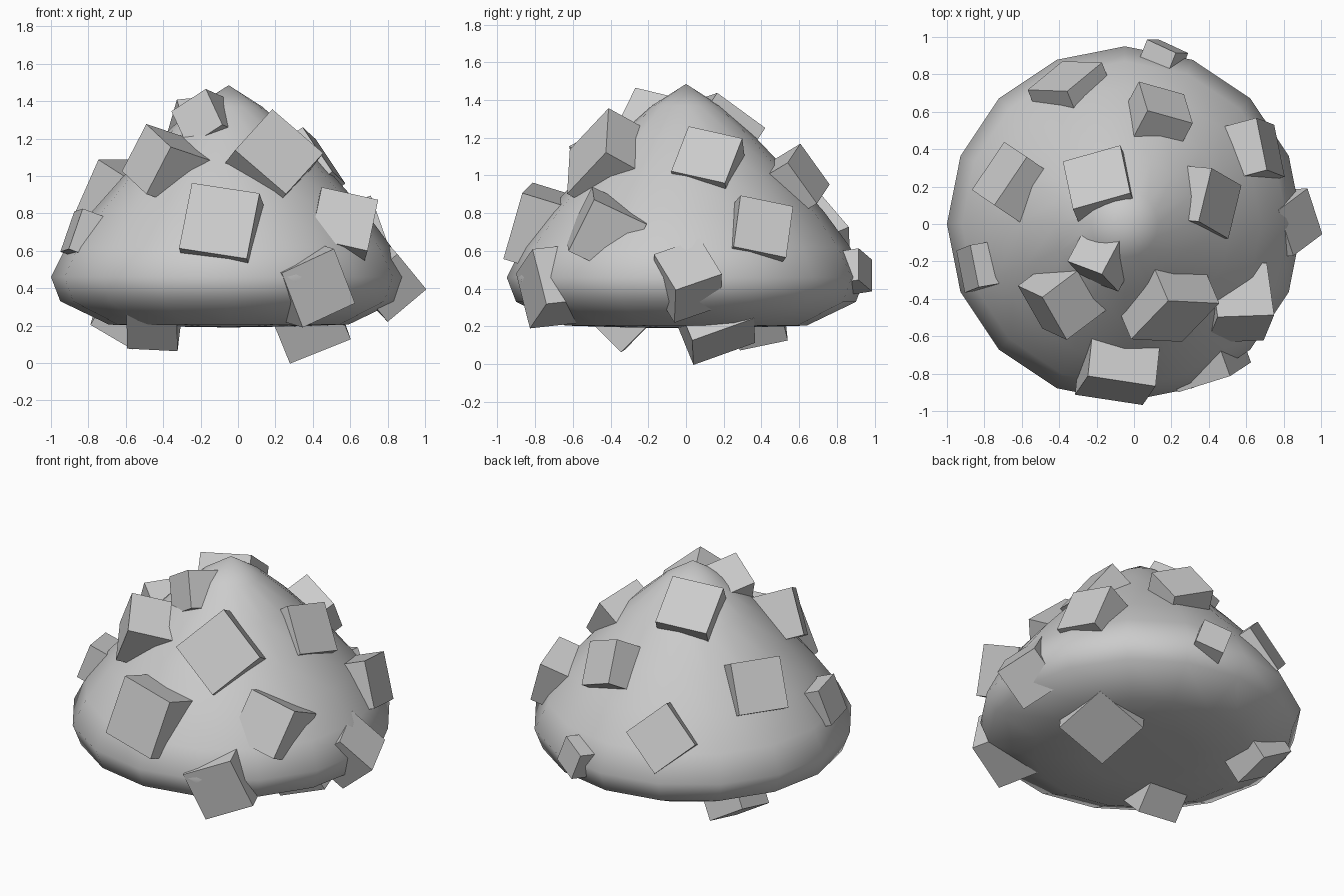
import bpy, bmesh
from math import radians, sin, cos, pi
from mathutils import Vector, Matrix

if "Cube" in bpy.data.objects:
    bpy.data.objects.remove(bpy.data.objects["Cube"])


def add_object(name, bm, smooth):
    bmesh.ops.recalc_face_normals(bm, faces=bm.faces)
    for f in bm.faces:
        f.smooth = smooth
    me = bpy.data.meshes.new(name)
    bm.to_mesh(me)
    bm.free()
    ob = bpy.data.objects.new(name, me)
    bpy.context.collection.objects.link(ob)
    return ob


# Domed body: 16-sided turned profile (radius, height)
profile = [(0.18, 1.37), (0.37, 1.20), (0.57, 0.99), (0.73, 0.81),
           (0.87, 0.62), (0.95, 0.46), (0.90, 0.33), (0.64, 0.205), (0.32, 0.195)]
SIDES, CX = 16, -0.05
bm = bmesh.new()
rings = [[bm.verts.new((CX + r * cos(2 * pi * i / SIDES), r * sin(2 * pi * i / SIDES), z))
          for i in range(SIDES)] for r, z in profile]
apex, base = bm.verts.new((CX, 0, 1.485)), bm.verts.new((CX, 0, 0.19))
for i in range(SIDES):
    j = (i + 1) % SIDES
    bm.faces.new((apex, rings[0][i], rings[0][j]))
    bm.faces.new((base, rings[-1][j], rings[-1][i]))
    for a, b in zip(rings, rings[1:]):
        bm.faces.new((a[i], b[i], b[j], a[j]))
add_object("body", bm, True)


# Cube chunk from its outer face: centre, facing (azimuth, elevation), spin, size
def chunk(name, center, az, el, spin, size):
    az, el = radians(az), radians(el)
    n = Vector((cos(el) * cos(az), cos(el) * sin(az), sin(el)))
    u = Vector((-sin(az), cos(az), 0))
    v = n.cross(u)
    rot = Matrix((u, v, n)).transposed() @ Matrix.Rotation(radians(spin), 3, 'Z')
    bm = bmesh.new()
    bmesh.ops.create_cube(bm, size=size)
    ob = add_object(name, bm, False)
    ob.matrix_world = Matrix.Translation(Vector(center) - n * size / 2) @ rot.to_4x4()


# Chunks round the upper slope
chunk("chunk_peak", (-0.22, -0.28, 1.31), -118, 12, 32, 0.23)
chunk("chunk_peak_back", (-0.20, 0.25, 1.33), 113, 54, -9, 0.32)
chunk("chunk_high_front", (0.22, -0.52, 1.13), -67, 27, 43, 0.36)
chunk("chunk_high_left", (-0.49, -0.475, 1.09), -143, 15, -26, 0.29)
chunk("chunk_high_right", (0.46, 0.11, 1.11), -5, 35, -15, 0.30)
chunk("chunk_high_back", (0.17, 0.65, 1.01), 62, 28, 25, 0.27)

# Chunks round the middle
chunk("chunk_front", (-0.10, -0.89, 0.76), -96, 17, -9, 0.37)
chunk("chunk_front_right", (0.57, -0.56, 0.77), -82, 25, -14, 0.31)
chunk("chunk_right", (0.73, 0.41, 0.73), 15, 17, -12, 0.29)
chunk("chunk_back", (-0.37, 0.79, 0.71), 112, 22, 40, 0.30)
chunk("chunk_back_left", (-0.72, 0.27, 0.95), 146, 28, 0, 0.31)
chunk("chunk_left", (-0.89, -0.24, 0.71), 190, 20, 4, 0.23)

# Chunks on the rim
chunk("chunk_rim_right", (0.89, 0.01, 0.53), 2, 40, 24, 0.27)
chunk("chunk_rim_back", (0.18, 0.95, 0.50), 68, 8, -20, 0.18)
chunk("chunk_rim_front", (0.43, -0.82, 0.40), -70, -6, 24, 0.32)

# Chunks under the base
chunk("chunk_base_middle", (0.42, 0.20, 0.12), 45, -60, 42, 0.35)
chunk("chunk_base_front", (-0.46, -0.43, 0.165), -97, -45, -4, 0.27)
chunk("chunk_base_back", (-0.67, 0.405, 0.165), 158, -57, -22, 0.26)
